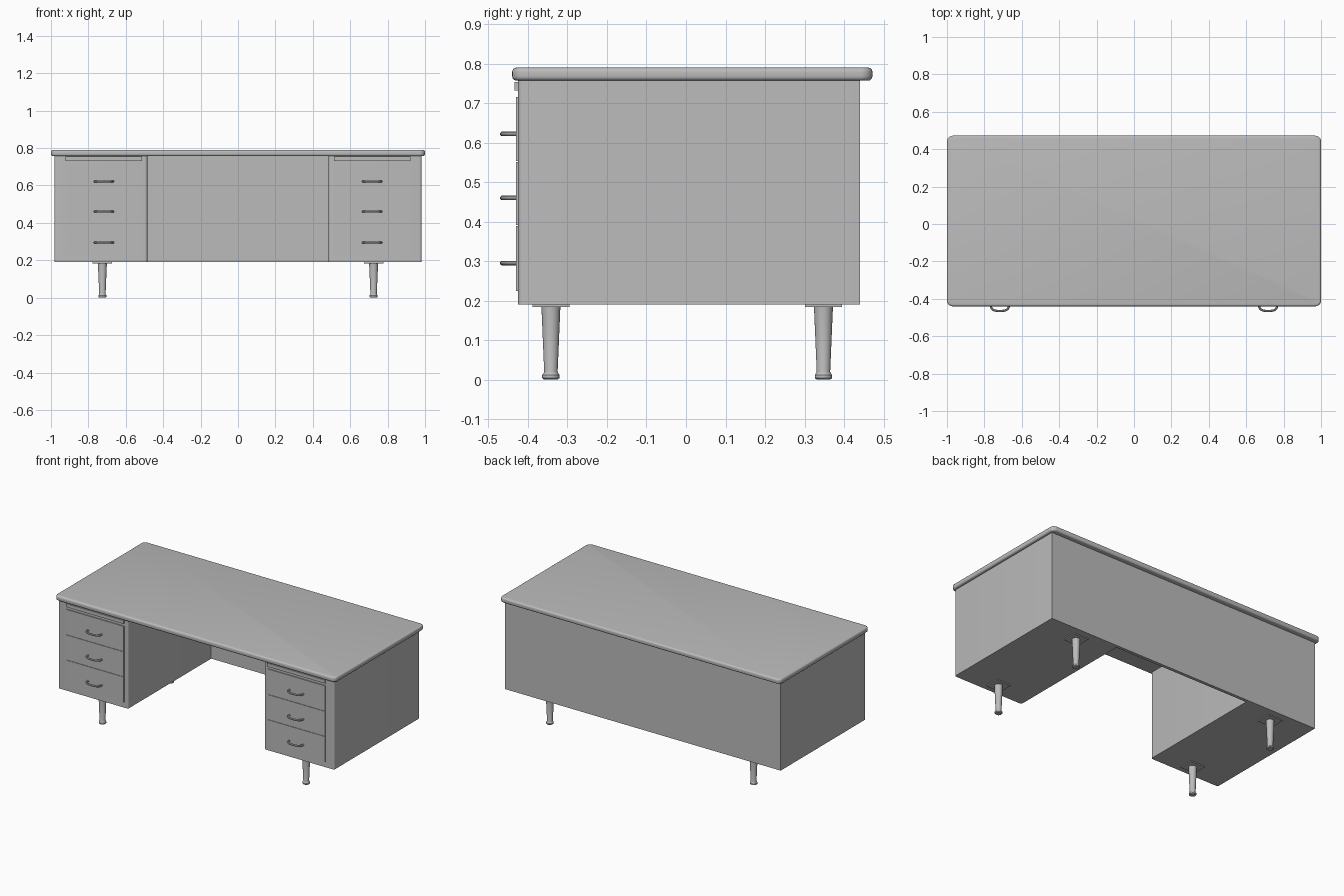
import bpy, bmesh, math
from mathutils import Vector

cube = bpy.data.objects.get("Cube")
if cube:
    bpy.data.objects.remove(cube)

# One painted-metal colour
GREY = (0.5, 0.5, 0.5, 1)
paint = bpy.data.materials.new("grey_paint")
paint.use_nodes = True
paint.diffuse_color = GREY
paint.node_tree.nodes["Principled BSDF"].inputs["Base Color"].default_value = GREY


def finish(obj, smooth=True):
    obj.data.materials.append(paint)
    bpy.ops.object.select_all(action='DESELECT')
    obj.select_set(True)
    bpy.context.view_layer.objects.active = obj
    if smooth:
        bpy.ops.object.shade_smooth_by_angle(angle=math.radians(35))
    return obj


def from_bmesh(name, bm):
    bmesh.ops.recalc_face_normals(bm, faces=bm.faces)
    mesh = bpy.data.meshes.new(name)
    bm.to_mesh(mesh)
    bm.free()
    obj = bpy.data.objects.new(name, mesh)
    bpy.context.collection.objects.link(obj)
    return finish(obj)


def box(name, x, y, z, corner=0, rim=0, corner_test=lambda v: True):
    """Box from (min, max) spans; rounds chosen upright edges, then the rims."""
    bm = bmesh.new()
    bmesh.ops.create_cube(bm, size=1)
    for v in bm.verts:
        v.co = Vector([s[0] + (c + 0.5) * (s[1] - s[0]) for c, s in zip(v.co, (x, y, z))])
    if corner:
        upright = [e for e in bm.edges
                   if abs(e.verts[0].co.z - e.verts[1].co.z) > 1e-4 and corner_test(e.verts[0].co)]
        bmesh.ops.bevel(bm, geom=upright, offset=corner, segments=6, profile=0.5, affect='EDGES')
    if rim:
        level = [e for e in bm.edges if abs(e.verts[0].co.z - e.verts[1].co.z) < 1e-5]
        bmesh.ops.bevel(bm, geom=level, offset=rim, segments=4, profile=0.5, affect='EDGES')
    return from_bmesh(name, bm)


def lathe(name, profile, x, y, sides=24):
    """Turned solid from (radius, height) pairs."""
    bm = bmesh.new()
    rings = [[bm.verts.new((x + r * math.cos(math.tau * i / sides),
                            y + r * math.sin(math.tau * i / sides), z)) for i in range(sides)]
             for r, z in profile]
    for low, high in zip(rings, rings[1:]):
        for i in range(sides):
            j = (i + 1) % sides
            bm.faces.new((low[i], low[j], high[j], high[i]))
    bm.faces.new(rings[0])
    bm.faces.new(rings[-1])
    return from_bmesh(name, bm)


def handle(name, x, z):
    """Bowed bar pull ending on the drawer face."""
    curve = bpy.data.curves.new(name, 'CURVE')
    curve.dimensions = '3D'
    curve.bevel_depth = 0.006
    curve.bevel_resolution = 3
    curve.use_fill_caps = True
    spline = curve.splines.new('POLY')
    steps = 20
    spline.points.add(steps)
    for i, p in enumerate(spline.points):
        a = math.pi * i / steps
        across = math.copysign(abs(math.cos(a)) ** 0.7, math.cos(a))
        p.co = (x - 0.049 * across, -0.428 - 0.037 * math.sin(a) ** 0.7, z, 1)
    obj = bpy.data.objects.new(name, curve)
    bpy.context.collection.objects.link(obj)
    bpy.ops.object.select_all(action='DESELECT')
    obj.select_set(True)
    bpy.context.view_layer.objects.active = obj
    bpy.ops.object.convert(target='MESH')
    finish(bpy.context.view_layer.objects.active)


FRONT, BACK, BASE, TOP = -0.425, 0.44, 0.19, 0.757

# Worktop and back panel
box("worktop", (-1, 1), (-0.44, 0.472), (TOP, 0.79), corner=0.03, rim=0.011)
box("back_panel", (-0.5, 0.5), (BACK - 0.02, BACK), (BASE, TOP))

leg_profile = [(0.017, 0), (0.022, 0.004), (0.022, 0.012), (0.018, 0.017),
               (0.017, 0.02), (0.024, 0.184)]
drawer_levels = [(0.225, 0.389), (0.391, 0.551), (0.553, 0.715)]
handle_levels = [0.295, 0.46, 0.622]

for side, s in (("left", 1), ("right", -1)):
    def span(a, b):
        return tuple(sorted((s * a, s * b)))

    # Pedestal with rounded front corners
    box(side + "_pedestal", span(0.485, 0.982), (FRONT, BACK), (BASE, TOP),
        corner=0.012, corner_test=lambda v: v.y < 0)

    # Pull-out board and drawers
    box(side + "_pullout_board", span(0.512, 0.922), (-0.434, -0.4), (0.732, 0.754))
    for i, (level, hz) in enumerate(zip(drawer_levels, handle_levels)):
        box(f"{side}_drawer_{i + 1}", span(0.512, 0.922), (-0.431, -0.41), level)
        handle(f"{side}_handle_{i + 1}", s * 0.717, hz)

    # Legs with mounting plates
    for end, y in (("front", -0.342), ("back", 0.348)):
        x = s * 0.725
        box(f"{side}_{end}_leg_plate", (x - 0.052, x + 0.052), (y - 0.047, y + 0.047),
            (0.184, BASE + 0.002))
        lathe(f"{side}_{end}_leg", leg_profile, x, y)
